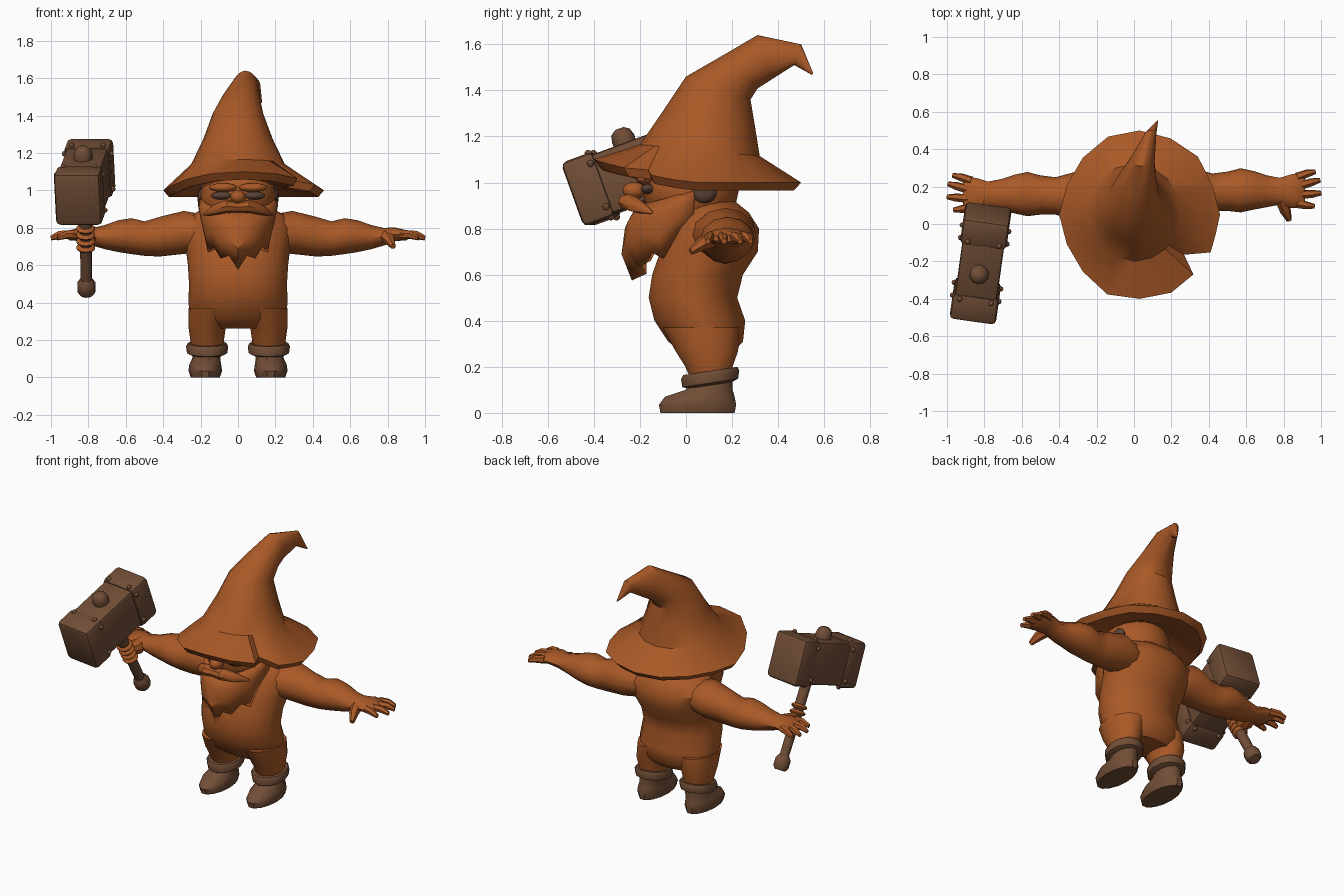
import bpy, bmesh, math
from mathutils import Vector as V, Matrix

if "Cube" in bpy.data.objects:
    bpy.data.objects.remove(bpy.data.objects["Cube"])


def material(name, rgb):
    m = bpy.data.materials.new(name)
    m.diffuse_color = (*rgb, 1)
    m.use_nodes = True
    m.node_tree.nodes["Principled BSDF"].inputs["Base Color"].default_value = m.diffuse_color
    return m


ORANGE = material("rust_orange", (0.40, 0.10, 0.02))
BROWN = material("leather_brown", (0.165, 0.075, 0.037))
DARK = material("dark_brown", (0.10, 0.055, 0.035))


def finish(name, bm, mat, angle=40):
    bmesh.ops.recalc_face_normals(bm, faces=bm.faces)
    me = bpy.data.meshes.new(name)
    bm.to_mesh(me)
    bm.free()
    me.materials.append(mat)
    me.polygons.foreach_set("use_smooth", [True] * len(me.polygons))
    me.set_sharp_from_angle(angle=math.radians(angle))
    ob = bpy.data.objects.new(name, me)
    bpy.context.collection.objects.link(ob)
    return ob


def ring(c, u, v, angles=12):
    """Ellipse round c spanned by the half axes u and v."""
    if isinstance(angles, int):
        angles = [math.tau * i / angles for i in range(angles)]
    return [V(c) + V(u) * math.cos(a) + V(v) * math.sin(a) for a in angles]


def loft(name, rings, mat, angle=40):
    bm = bmesh.new()
    rows = [[bm.verts.new(p) for p in r] for r in rings]
    n = len(rows[0])
    for a, b in zip(rows, rows[1:]):
        for i in range(n):
            bm.faces.new((a[i], a[(i + 1) % n], b[(i + 1) % n], b[i]))
    bm.faces.new(rows[0])
    bm.faces.new(rows[-1])
    return finish(name, bm, mat, angle)


def upright(name, rows, mat, n=14, angle=40):
    """Rows of x, y, z, half width, half depth."""
    return loft(name, [ring((x, y, z), (a, 0, 0), (0, b, 0), n) for x, y, z, a, b in rows], mat, angle)


def tube(name, pts, radii, mat, n=8):
    d = (V(pts[-1]) - V(pts[0])).normalized()
    u = d.orthogonal().normalized()
    w = d.cross(u)
    return loft(name, [ring(p, u * r, w * r, n) for p, r in zip(pts, radii)], mat)


def ball(name, c, size, mat, rot=Matrix(), seg=12):
    bm = bmesh.new()
    m = Matrix.Translation(c) @ rot @ Matrix.Diagonal((*size, 1))
    bmesh.ops.create_uvsphere(bm, u_segments=seg, v_segments=8, radius=1, matrix=m)
    return finish(name, bm, mat)


# Torso
upright("torso", [(0, .095, .26, .19, .11), (0, .085, .31, .255, .165), (0, .06, .4, .265, .2),
                  (0, .03, .5, .262, .195), (0, .05, .6, .268, .2), (0, .10, .7, .28, .215),
                  (0, .125, .8, .30, .195), (0, .125, .87, .25, .15), (0, .1, .93, .12, .1)], ORANGE, 18)

for s, side in ((1, "left"), (-1, "right")):
    # Legs, boots and cuffs
    upright(side + "_leg", [(s * .165, .11, .14, .08, .09), (s * .165, .1, .2, .09, .105),
                            (s * .165, .09, .27, .1, .14), (s * .145, .065, .37, .12, .17)], ORANGE)
    upright(side + "_boot", [(s * .175, .05, 0, .078, .165), (s * .175, .05, .035, .09, .172),
                             (s * .175, .06, .07, .085, .155), (s * .17, .10, .10, .075, .105),
                             (s * .165, .115, .15, .075, .09)], BROWN)
    loft(side + "_boot_cuff", [ring((s * .165, .105, z), (r, 0, 0), (0, r * 1.12, r * .17))
                               for z, r in ((.12, .085), (.13, .108), (.165, .113), (.182, .105), (.182, .07))], BROWN)
    # Arm and palm
    dy = 0 if s > 0 else -.02
    arm = [(.18, .14, .77, .13, .10), (.29, .17, .775, .135, .115), (.42, .17, .752, .10, .106),
           (.50, .175, .742, .105, .092), (.57, .18, .755, .118, .096), (.64, .18, .755, .103, .085),
           (.71, .175, .75, .085, .065), (.78, .175, .752, .072, .047), (.84, .175, .765, .09, .037),
           (.90, .18, .76, .095, .027), (.915, .18, .758, .08, .015)]
    loft(side + "_arm", [ring((s * x, y + dy, z), (0, a, 0), (0, 0, b)) for x, y, z, a, b in arm], ORANGE)
    # Fingers and thumb
    for i, (y0, x1, y1) in enumerate(((.11, .965, .095), (.155, 1, .165), (.20, .995, .235), (.25, .97, .28))):
        tube(f"{side}_finger_{i + 1}", [(s * .87, y0 + dy, .765), (s * (x1 - .045), (y0 + y1 * 2) / 3 + dy, .762),
                                        (s * x1, y1 + dy, .745)], (.025, .022, .013), ORANGE, 6)
    tube(side + "_thumb", [(s * .79, .13 + dy, .755), (s * .81, .07 + dy, .735), (s * .83, .02 + dy, .70)],
         (.035, .03, .015), ORANGE, 6)
    # Face details
    ball(side + "_eye", (s * .085, -.165, .972), (.06, .03, .022), DARK)
    ball(side + "_brow", (s * .08, -.18, 1.015), (.075, .035, .024), ORANGE)
    ball(side + "_side_hair", (s * .19, .08, .96), (.028, .055, .05), DARK)
    loft(side + "_moustache", [ring((s * x, y, z), (0, r, 0), (0, 0, r * .8), 8) for x, y, z, r in
                               ((0, -.245, .91, .035), (.06, -.25, .915, .045), (.13, -.21, .895, .035),
                                (.185, -.15, .87, .008))], ORANGE)

# Head and nose
ball("head", (0, .02, .97), (.205, .21, .19), ORANGE, seg=18)
ball("nose", (0, -.225, .965), (.042, .05, .038), ORANGE)

# Beard: a curved sheet with a ragged lower edge
bottoms = [.575, .65, .635, .70, .67, .78, .82]
bm = bmesh.new()
grid = []
for t, (depth, width) in zip((0, .3, .65, 1), ((.25, .20), (.30, .215), (.315, .205), (.27, .185))):
    row = []
    for u in range(-6, 7):
        a = math.radians(u * 15)
        top = .90 + .07 * (abs(u) / 6) ** 2
        row.append(bm.verts.new((width * math.sin(a), .035 - depth * math.cos(a),
                                 top + (bottoms[abs(u)] - top) * t)))
    grid.append(row)
for a, b in zip(grid, grid[1:]):
    for i in range(12):
        bm.faces.new((a[i], a[i + 1], b[i + 1], b[i]))
beard = finish("beard", bm, ORANGE)
thick = beard.modifiers.new("thickness", "SOLIDIFY")
thick.thickness = .07
thick.offset = 0 if beard.data.polygons[6].normal.y == 0 else -1

# Hat: brim outline with a torn notch, then a bent crown
outline = [(0, .43), (22, .42), (45, .44), (68, .44), (90, .45), (112, .45), (135, .43), (158, .42), (180, .43),
           (202, .42), (225, .43), (248, .46), (270, .45), (292, .45), (312, .43), (318, .32), (332, .43), (346, .42)]
angles = [math.radians(a) for a, r in outline]


def brim(scale, dz):
    return [V((.03 + r * scale * math.cos(a), .05 + r * scale * math.sin(a),
               .99 + dz + .10 * max(0, -math.sin(a)) ** 1.5 * scale)) for a, (_, r) in zip(angles, outline)]


crown = [((0, .06, 1.14), .25, (.26, -.025)), ((0, .10, 1.275), .185, (.20, -.035)),
         ((0, .14, 1.41), .135, (.14, -.05)), ((.015, .235, 1.48), .105, (.075, -.072)),
         ((.04, .335, 1.54), .07, (.025, -.10)), ((.09, .485, 1.555), .03, (-.015, -.045)),
         ((.125, .55, 1.47), .004, (-.003, -.003))]
loft("hat", [ring((0, .05, 1.06), (.15, 0, 0), (0, .15, 0), angles), brim(.55, .015), brim(.93, -.025), brim(1, .01)]
     + [ring(c, (w, 0, 0), (0, *v), angles) for c, w, v in crown], ORANGE, 35)

# Hammer head in its own tilted frame
frame = (Matrix.Translation((-.82, -.21, 1.045)) @ Matrix.Rotation(math.radians(-8), 4, "Z")
         @ Matrix.Rotation(math.radians(20), 4, "X"))


def block(name, c, size, bevel):
    bm = bmesh.new()
    bmesh.ops.create_cube(bm, size=1, matrix=frame @ Matrix.Translation(c) @ Matrix.Diagonal((*size, 1)))
    bmesh.ops.bevel(bm, geom=bm.edges[:], offset=bevel, segments=2, affect="EDGES", profile=.5)
    return finish(name, bm, BROWN)


block("hammer_core", (0, 0, 0), (.225, .5, .27), .015)
for e, end in ((-1, "front"), (1, "back")):
    block(f"hammer_{end}_cap", (0, e * .215, 0), (.25, .15, .295), .025)
    # Rivets along the inner edges of each cap
    for a in (-1, 1):
        for b in (-1, 1):
            ball(f"hammer_{end}_top_rivet", frame @ V((a * .085, e * .165, b * .147)), (.015, .015, .015), BROWN, seg=8)
            ball(f"hammer_{end}_side_rivet", frame @ V((a * .125, e * .165, b * .1)), (.015, .015, .015), BROWN, seg=8)

# Hammer handle, top knob and pommel
top, low = V((-.82, -.265, 1.20)), V((-.81, .16, .45))
tube("hammer_handle", [top.lerp(low, t) for t in (0, .5, .95)], (.032, .034, .03), BROWN, 10)
tube("hammer_pommel", [top.lerp(low, t) for t in (.90, .93, .985, 1.01)], (.033, .05, .05, .035), BROWN, 10)
tube("hammer_knob", [frame @ V((0, -.01, z)) for z in (.12, .16, .19, .205)], (.05, .052, .042, .02), BROWN, 10)

# Fingers wrapped round the handle
for i in range(4):
    p = top.lerp(low, .54 + i * .045)
    ball(f"grip_finger_{i + 1}", p, (.052, .05, .02), ORANGE, Matrix.Rotation(math.radians(30), 4, "X"), 10)
tube("grip_palm", [(-.80, .15, .76), (-.81, .08, .74), (-.815, .01, .74)], (.04, .05, .03), ORANGE)
